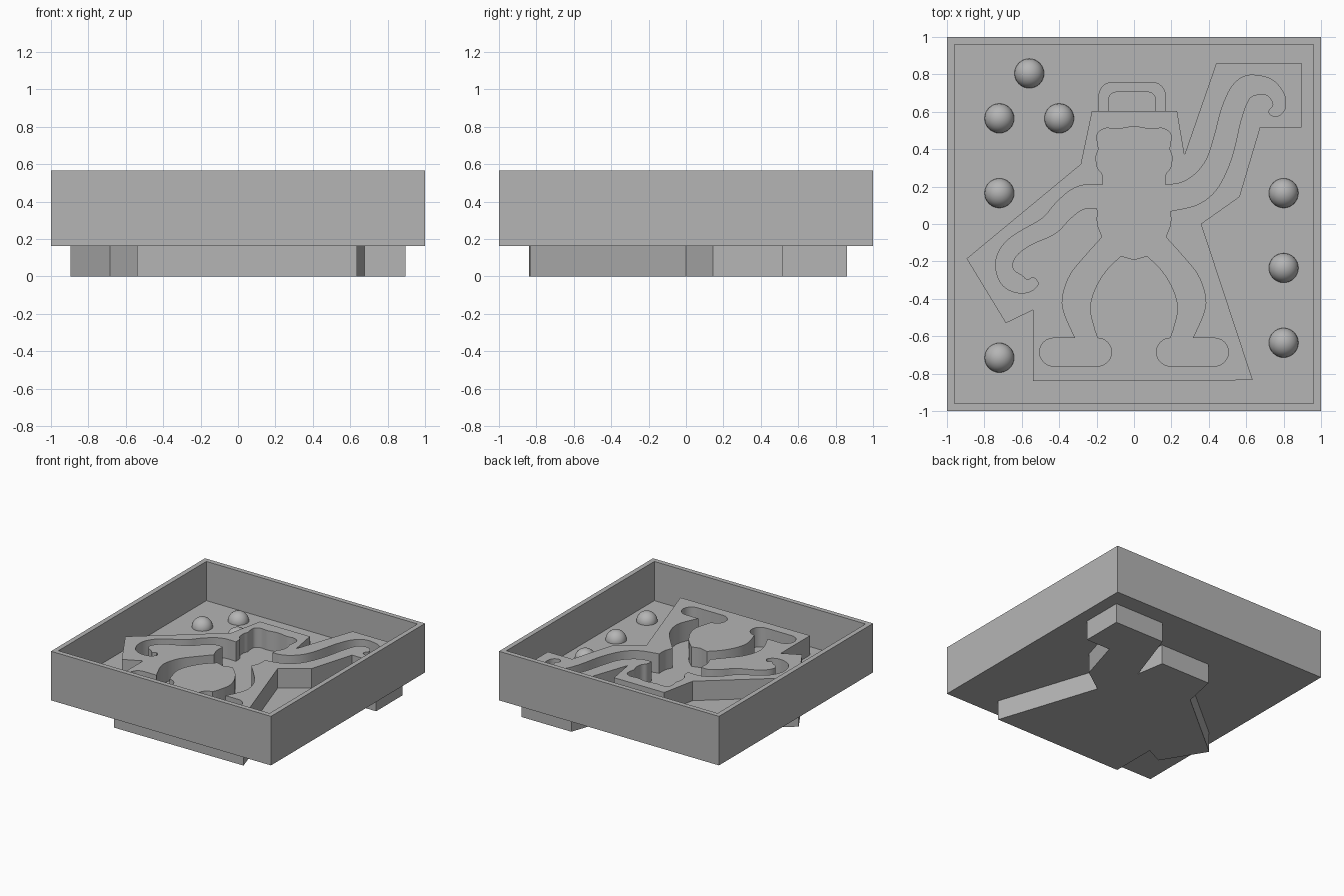
import bpy, bmesh
from math import sin, cos, radians
from mathutils import Vector

default = bpy.data.objects.get("Cube")
if default:
    bpy.data.objects.remove(default, do_unlink=True)

UNDERSIDE, FLOOR, BLOCK_TOP, RIM = 0.162, 0.243, 0.403, 0.565
WALL = 0.04

grey = bpy.data.materials.new("plain_grey")
grey.use_nodes = True
grey.diffuse_color = (0.46, 0.46, 0.46, 1)
grey.node_tree.nodes["Principled BSDF"].inputs["Base Color"].default_value = grey.diffuse_color


def finish(bm, name, smooth=False):
    bmesh.ops.recalc_face_normals(bm, faces=bm.faces)
    mesh = bpy.data.meshes.new(name)
    bm.to_mesh(mesh)
    bm.free()
    mesh.materials.append(grey)
    obj = bpy.data.objects.new(name, mesh)
    bpy.context.collection.objects.link(obj)
    if smooth:
        bpy.ops.object.select_all(action='DESELECT')
        obj.select_set(True)
        bpy.context.view_layer.objects.active = obj
        bpy.ops.object.shade_smooth_by_angle(angle=radians(35))
    return obj


def slab(name, loops, bottom, top, smooth=False):
    """Extrude an outline; any further loops become holes."""
    bm = bmesh.new()
    for loop in loops:
        verts = [bm.verts.new((x, y, bottom)) for x, y in loop]
        for a, b in zip(verts, verts[1:] + verts[:1]):
            bm.edges.new((a, b))
    bmesh.ops.triangle_fill(bm, edges=bm.edges[:], use_beauty=True, normal=(0, 0, 1))
    grown = bmesh.ops.extrude_face_region(bm, geom=bm.faces[:], use_keep_orig=True)
    moved = [g for g in grown["geom"] if isinstance(g, bmesh.types.BMVert)]
    bmesh.ops.translate(bm, verts=moved, vec=(0, 0, top - bottom))
    return finish(bm, name, smooth)


def spline(points, steps=4):
    """Smooth open curve through the points."""
    p = [Vector(q) for q in points]
    p = [p[0] * 2 - p[1]] + p + [p[-1] * 2 - p[-2]]
    out = []
    for a, b, c, d in zip(p, p[1:], p[2:], p[3:]):
        for i in range(steps):
            t = i / steps
            out.append((2 * b + (c - a) * t + (2 * a - 5 * b + 4 * c - d) * t ** 2
                        + (3 * b - a - 3 * c + d) * t ** 3) / 2)
    return out + [p[-2]]


def arc(cx, cy, r, start, end, steps=12):
    angles = [radians(start + (end - start) * i / steps) for i in range(steps + 1)]
    return [Vector((cx + r * cos(a), cy + r * sin(a))) for a in angles]


def mirrored(points):
    return [Vector((-p[0], p[1])) for p in reversed(points)]


def join(*pieces):
    """Chain pieces into one closed loop without doubled points."""
    loop = []
    for p in (q for piece in pieces for q in piece):
        if not loop or (p - loop[-1]).length > 0.002:
            loop.append(p)
    if (loop[0] - loop[-1]).length < 0.002:
        loop.pop()
    return loop


# Open square tray
bm = bmesh.new()
bmesh.ops.create_cube(bm, size=2)
for v in bm.verts:
    v.co.z = RIM if v.co.z > 0 else UNDERSIDE
lid = max(bm.faces, key=lambda f: f.calc_center_median().z)
bmesh.ops.inset_region(bm, faces=[lid], thickness=WALL, use_even_offset=True)
well = bmesh.ops.extrude_discrete_faces(bm, faces=[lid])["faces"][0]
bmesh.ops.translate(bm, verts=well.verts[:], vec=(0, 0, FLOOR - RIM))
finish(bm, "tray")

# Angular block outline, used above and below the tray floor
block = [(-.225, .605), (.23, .605), (.27, .37), (.44, .86), (.895, .86),
         (.895, .515), (.675, .515), (.565, .145), (.36, 0), (.635, -.835),
         (-.54, -.84), (-.54, -.46), (-.685, -.53), (-.895, -.185), (-.285, .32)]

# Figure-shaped cavity outline
half_head = [(0, .52), (.09, .507), (.15, .512), (.195, .485), (.195, .43), (.19, .4),
             (.203, .36), (.195, .3), (.17, .265), (.165, .21)]
raised_arm = [(.165, .21), (.25, .22), (.33, .27), (.39, .35), (.43, .47), (.47, .62),
              (.52, .73), (.58, .785), (.65, .795), (.74, .77), (.8, .7), (.81, .63),
              (.79, .59), (.75, .575), (.72, .6), (.745, .64), (.71, .69), (.65, .69),
              (.61, .66), (.57, .55), (.53, .38), (.48, .25), (.42, .16), (.33, .1), (.2, .07)]
lowered_arm = [(-.2, .085), (-.27, .08), (-.34, .03), (-.42, -.05), (-.55, -.11),
               (-.62, -.16), (-.65, -.21), (-.64, -.25), (-.6, -.275), (-.57, -.3),
               (-.54, -.285), (-.515, -.31), (-.52, -.335), (-.565, -.365), (-.635, -.365),
               (-.7, -.33), (-.735, -.26), (-.735, -.18), (-.69, -.1), (-.61, -.04),
               (-.49, .03), (-.42, .11), (-.34, .18), (-.26, .21), (-.165, .21)]
waist = [(.195, .07), (.195, 0), (.17, -.07)]
outer_leg = [(.17, -.07), (.26, -.17), (.34, -.27), (.38, -.38), (.375, -.47), (.315, -.61)]
inner_leg = [(.195, -.61), (.215, -.55), (.235, -.45), (.21, -.35), (.15, -.25), (.07, -.17)]
foot = arc(.43, -.685, .075, 90, -90) + arc(.195, -.685, .075, -90, -270)
half_legs = join(spline(waist), spline(outer_leg), foot, spline(inner_leg), [Vector((0, -.19))])
figure = join(spline(mirrored(half_head) + half_head[1:]), spline(raised_arm),
              half_legs, mirrored(half_legs), spline(lowered_arm))

slab("cavity_block", [block, figure], FLOOR, BLOCK_TOP, smooth=True)
slab("base_block", [block], 0, UNDERSIDE + WALL)

# Low loop lying on the tray floor behind the head
loop_outer = arc(-.115, .685, .075, 180, 90, 6) + arc(.095, .685, .075, 90, 0, 6)
loop_inner = arc(.075, .665, .04, 0, 90, 6) + arc(-.095, .665, .04, 90, 180, 6)
ends = [Vector((x, .6)) for x in (.17, .115, -.135, -.19)]
slab("hanging_loop", [loop_outer + ends[:2] + loop_inner + ends[2:]],
     FLOOR - .01, FLOOR + WALL, smooth=True)

# Locating domes on the tray floor
domes = [(-.56, .805), (-.72, .565), (-.4, .565), (-.72, .165), (-.72, -.715),
         (.8, .165), (.8, -.235), (.8, -.635)]
for x, y in domes:
    bm = bmesh.new()
    bmesh.ops.create_uvsphere(bm, u_segments=32, v_segments=16, radius=.079)
    bmesh.ops.bisect_plane(bm, geom=bm.verts[:] + bm.edges[:] + bm.faces[:],
                           plane_co=(0, 0, -.01), plane_no=(0, 0, -1), clear_outer=True)
    finish(bm, "locating_dome", smooth=True).location = (x, y, FLOOR)
